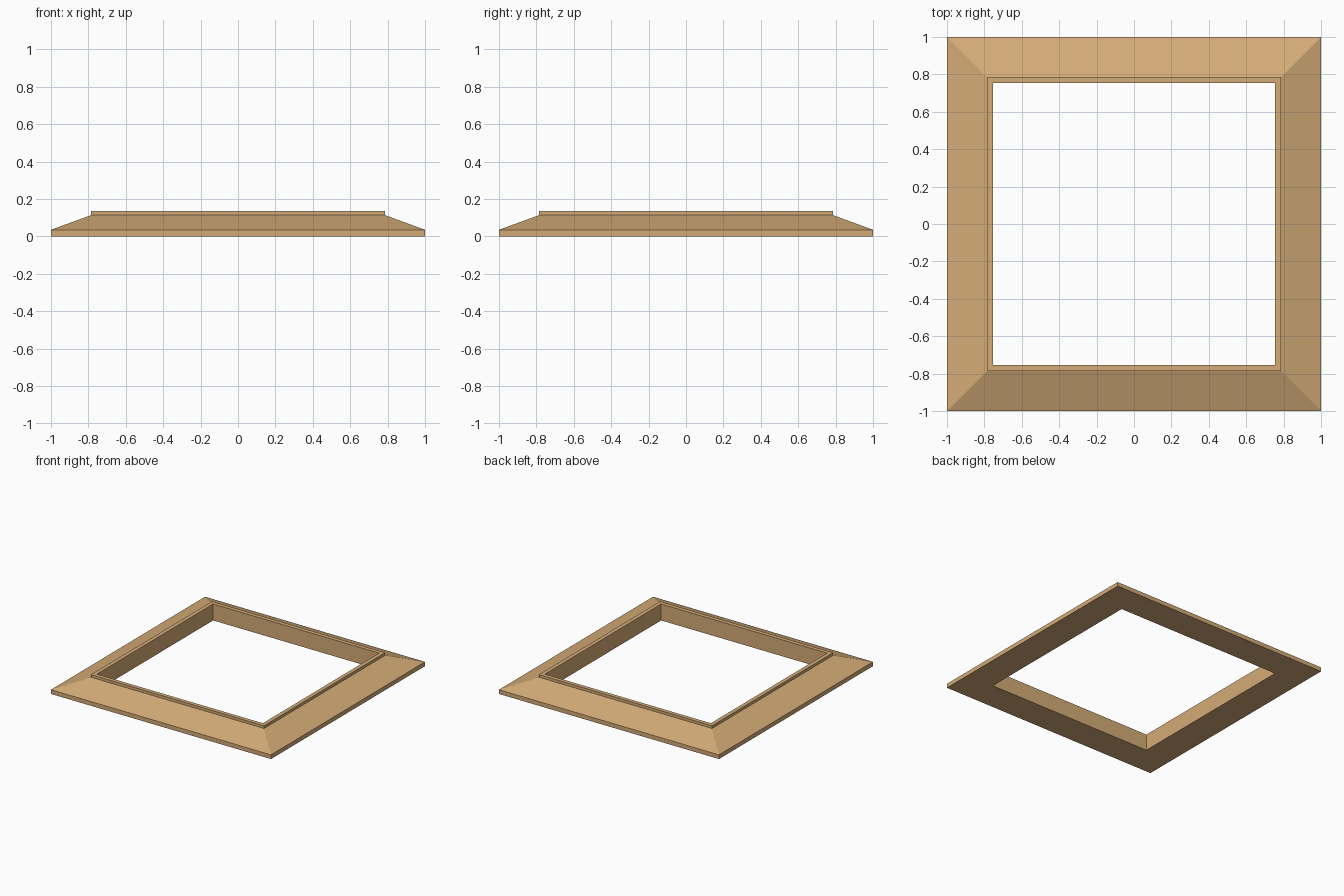
import bpy
import bmesh

cube = bpy.data.objects.get("Cube")
if cube:
    bpy.data.objects.remove(cube, do_unlink=True)

# Single warm wood colour
wood = bpy.data.materials.new("light_wood")
wood.use_nodes = True
colour = (0.66, 0.41, 0.185, 1.0)
wood.diffuse_color = colour
wood.node_tree.nodes["Principled BSDF"].inputs["Base Color"].default_value = colour


def mitred_frame(name, profile):
    """Sweep a closed (half width, height) profile around a square."""
    bm = bmesh.new()
    corners = [(-1, -1), (1, -1), (1, 1), (-1, 1)]
    rings = [[bm.verts.new((sx * r, sy * r, z)) for r, z in profile]
             for sx, sy in corners]
    count = len(profile)
    for i, ring in enumerate(rings):
        following = rings[(i + 1) % len(rings)]
        for j in range(count):
            k = (j + 1) % count
            bm.faces.new((ring[j], following[j], following[k], ring[k]))
    bmesh.ops.recalc_face_normals(bm, faces=bm.faces)
    mesh = bpy.data.meshes.new(name)
    bm.to_mesh(mesh)
    bm.free()
    mesh.materials.append(wood)
    obj = bpy.data.objects.new(name, mesh)
    bpy.context.collection.objects.link(obj)
    return obj


# Sloping moulding with a thin outer edge and a raised inner lip
outer, lip, opening = 1.0, 0.787, 0.754
edge_top, slope_top, lip_top = 0.035, 0.113, 0.135
mitred_frame("square_frame", [
    (outer, 0), (outer, edge_top), (lip, slope_top),
    (lip, lip_top), (opening, lip_top), (opening, 0),
])
